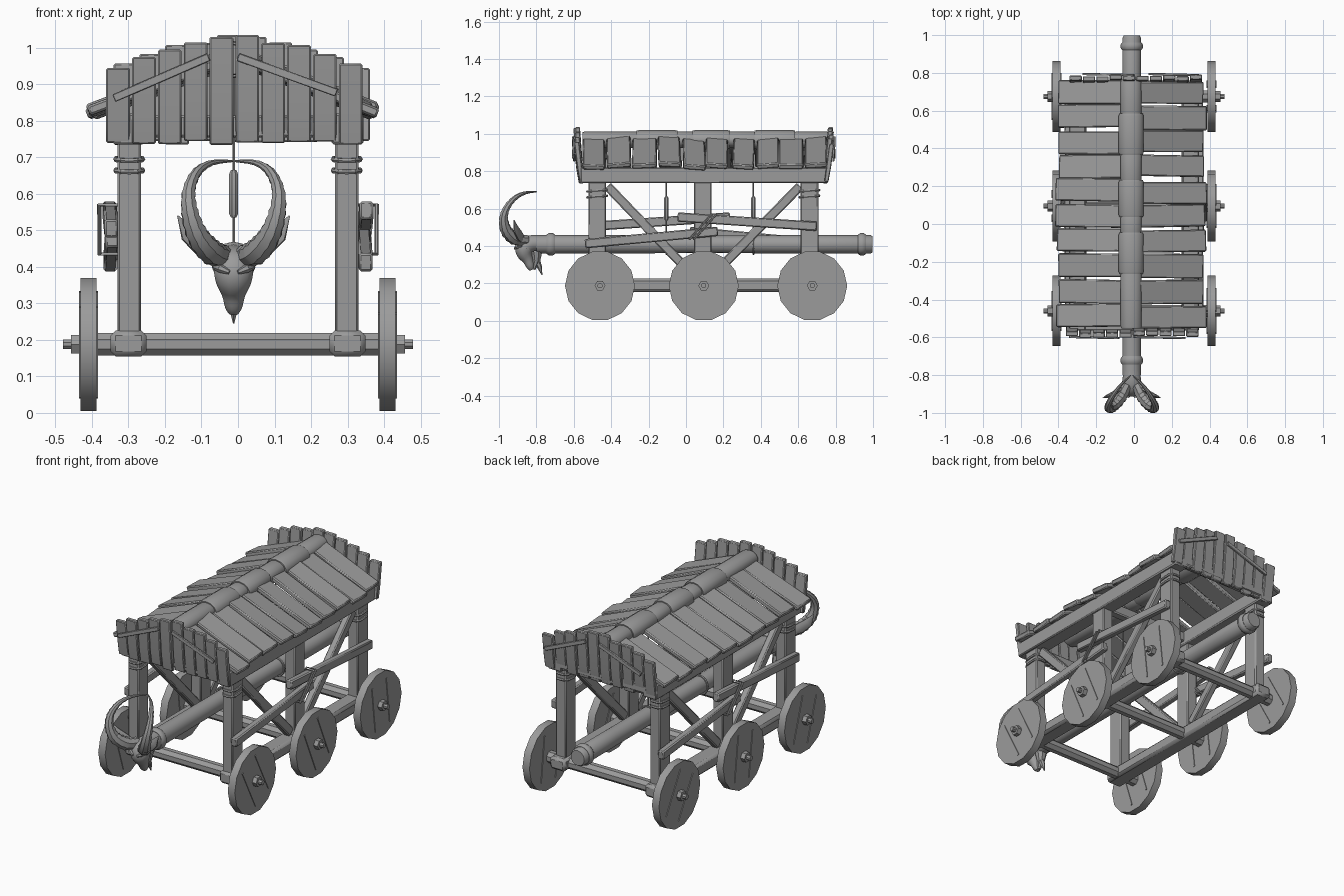
import bpy, bmesh, math, random
from mathutils import Vector, Matrix

if "Cube" in bpy.data.objects:
    bpy.data.objects.remove(bpy.data.objects["Cube"])

random.seed(4)
wood = bpy.data.materials.new("weathered_grey")
wood.diffuse_color = (0.33, 0.33, 0.33, 1)
wood.use_nodes = True
wood.node_tree.nodes["Principled BSDF"].inputs["Base Color"].default_value = wood.diffuse_color
CX = -0.012          # ram centre line
MID = 0.095          # middle of the wagon along y
POSTS = (-0.475, 0.09, 0.66)
WHEELS = (-0.46, 0.095, 0.675)


def finish(name, bm, bevel=0.0):
    bmesh.ops.recalc_face_normals(bm, faces=bm.faces)
    mesh = bpy.data.meshes.new(name)
    bm.to_mesh(mesh)
    bm.free()
    mesh.materials.append(wood)
    ob = bpy.data.objects.new(name, mesh)
    bpy.context.collection.objects.link(ob)
    if bevel:
        mod = ob.modifiers.new("bevel", 'BEVEL')
        mod.width = bevel
        mod.segments = 1
    return ob


def bar(name, a, b, w, h, side=(1, 0, 0), bevel=0.006):
    """Squared timber from a to b; w is measured along side."""
    a, b = Vector(a), Vector(b)
    z = (b - a).normalized()
    y = z.cross(Vector(side)).normalized()
    x = y.cross(z)
    rot = Matrix((x, y, z)).transposed().to_4x4()
    bm = bmesh.new()
    bmesh.ops.create_cube(bm, size=1, matrix=Matrix.Translation((a + b) / 2) @ rot
                          @ Matrix.Diagonal((w, h, (b - a).length, 1)))
    return finish(name, bm, bevel)


def sweep(name, pts, radii, n=10, squash=1.0, start=(1, 0, 0), closed=False):
    """Round section swept along pts; squash flattens it across the start axis."""
    pts = [Vector(p) for p in pts]
    m = len(pts)
    bm = bmesh.new()
    rings = []
    u = Vector(start)
    for i, p in enumerate(pts):
        if closed:
            t = pts[(i + 1) % m] - pts[i - 1]
        else:
            t = pts[min(i + 1, m - 1)] - pts[max(i - 1, 0)]
        t.normalize()
        u = (u - t * u.dot(t)).normalized()
        v = t.cross(u)
        r = radii[i] if isinstance(radii, (list, tuple)) else radii
        rings.append([bm.verts.new(p + r * (u * math.cos(k) + v * squash * math.sin(k)))
                      for k in [2 * math.pi * (j + 0.5) / n for j in range(n)]])
    for i in range(m if closed else m - 1):
        a, b = rings[i], rings[(i + 1) % m]
        for j in range(n):
            bm.faces.new((a[j], a[(j + 1) % n], b[(j + 1) % n], b[j]))
    if not closed:
        bm.faces.new(rings[0])
        bm.faces.new(rings[-1])
    return finish(name, bm)


def smooth_path(pts, steps):
    """Rounded path through pts; extra components such as radius are blended too."""
    out = []
    for i in range(len(pts) - 1):
        p = [Vector(pts[max(0, min(len(pts) - 1, i + k))]) for k in (-1, 0, 1, 2)]
        for s in range(steps):
            t = s / steps
            out.append(0.5 * (2 * p[1] + (p[2] - p[0]) * t
                              + (2 * p[0] - 5 * p[1] + 4 * p[2] - p[3]) * t * t
                              + (3 * p[1] - p[0] - 3 * p[2] + p[3]) * t ** 3))
    return out + [Vector(pts[-1])]


def rope_loop(name, c, rx, ry, r=0.007, tilt=0.0):
    """Rope tied round an upright timber."""
    pts = []
    for k in range(12):
        a = 2 * math.pi * k / 12
        f = 1 / max(abs(math.cos(a)), abs(math.sin(a))) ** 0.7
        pts.append((c[0] + rx * f * math.cos(a), c[1] + ry * f * math.sin(a),
                    c[2] + tilt * math.sin(a)))
    sweep(name, pts, r, 6, start=(0, 0, 1), closed=True)


# Wheels, axles and hubs
for y in WHEELS:
    sweep("axle", [(-0.40, y, 0.188), (0.40, y, 0.188)], 0.034, 8, start=(0, 0, 1))
    for s in (-1, 1):
        sweep("wheel", [(s * x, y, 0.187) for x in (0.388, 0.432)], 0.187, 14, start=(0, 0, 1))
        sweep("hub_nut", [(s * 0.43, y, 0.188), (s * 0.457, y, 0.188)], 0.029, 6, start=(0, 0, 1))
        sweep("hub_pin", [(s * 0.45, y, 0.188), (s * 0.48, y, 0.188)], 0.014, 8, start=(0, 0, 1))
        ang = random.uniform(-0.6, 0.6)
        d = Vector((0, math.sin(ang), math.cos(ang)))
        e = Vector((0, d.z, -d.y))
        for off in (-0.065, 0.065):
            for x in (0.387, 0.433):
                c = Vector((s * x, y, 0.187)) + e * off
                bar("wheel_plank_seam", c - d * 0.13, c + d * 0.13, 0.006, 0.009, bevel=0)

# Frame: rails, posts, braces
for s in (-1, 1):
    bar("bottom_rail", (s * 0.30, -0.535, 0.19), (s * 0.30, 0.74, 0.19), 0.098, 0.072, bevel=0.014)
    bar("top_rail", (s * 0.30, -0.565, 0.778), (s * 0.30, 0.76, 0.778), 0.088, 0.085)
    for y in POSTS:
        bar("post", (s * 0.298, y, 0.2), (s * 0.298, y, 0.76), 0.065, 0.095)
    bar("diagonal_brace", (s * 0.295, -0.42, 0.72), (s * 0.295, 0.04, 0.24), 0.04, 0.05)
    bar("diagonal_brace", (s * 0.295, 0.61, 0.72), (s * 0.295, 0.14, 0.24), 0.04, 0.05)
    for y in (POSTS[0], POSTS[2]):
        for z in (0.664, 0.695):
            rope_loop("post_rope", (s * 0.298, y, z), 0.037, 0.052, tilt=0.004)
    # Side boards; the far side is the near side turned half round
    flip = lambda x, y, z: (s * x, MID + s * (y - MID), z)
    bar("lower_side_board", flip(0.35, -0.54, 0.412), flip(0.345, 0.17, 0.478), 0.038, 0.05)
    bar("upper_side_board", flip(0.352, -0.045, 0.555), flip(0.347, 0.70, 0.505), 0.038, 0.05)
    for k in (-0.012, 0.012):
        sweep("board_rope", [flip(0.322, 0.03 + k, 0.435), flip(0.38, 0.03 + k, 0.435),
                             flip(0.38, 0.15 + k, 0.57), flip(0.322, 0.15 + k, 0.57)],
              0.006, 6, start=(0, 1, 0), closed=True)
for y in (-0.54, 0.09, 0.735):
    bar("top_cross_beam", (-0.30, y, 0.785), (0.30, y, 0.785), 0.05, 0.06, side=(0, 1, 0))

# Roof planks, overlapping slightly
for s in (-1, 1):
    for i in range(10):
        y = -0.488 + 0.132 * i + random.uniform(-0.008, 0.008)
        lift = 0.008 * (i % 2) + random.uniform(-0.005, 0.005)
        end = (0.405 if s < 0 else 0.378) + random.uniform(-0.015, 0.01)
        skew = random.uniform(-0.008, 0.008)
        bar("roof_plank", (0, y, 0.974 + lift), (s * end, y + skew, 0.822 + lift),
            random.uniform(0.112, 0.13), 0.028, side=(0, 1, random.uniform(-0.1, 0.1)))

# Ridge caps, alternating narrow and wide
edges = (-0.55, -0.26, -0.05, 0.04, 0.23, 0.37, 0.58, 0.76)
for i in range(7):
    r = 0.068 if i % 2 else 0.057
    a, b = edges[i] - 0.004, edges[i + 1] + 0.004
    sweep("ridge_cap", [(-0.015, a, 0.968), (-0.015, a + 0.012, 0.968),
                        (-0.015, b - 0.012, 0.968), (-0.015, b, 0.968)],
          [r * 0.93, r, r, r * 0.93], 14, squash=0.76)

# Gable walls of upright boards, bent at mid height, with two cross battens
tops = (0.945, 0.975, 0.995, 1.015, 1.03, 1.035, 1.013, 1.008, 0.983, 0.957)
for s in (1, -1):
    turn = lambda x, y, z: (s * x, MID + s * (y - MID), z)
    for i, top in enumerate(tops):
        x0 = -0.361 + 0.0708 * i
        x1 = x0 + 0.065
        dy = random.uniform(-0.006, 0.006)
        low = 0.74 + random.uniform(-0.006, 0.006)
        prof = [(-0.568, low), (-0.582, 0.82), (-0.598, top), (-0.572, top),
                (-0.556, 0.82), (-0.546, low)]
        bm = bmesh.new()
        ends = [[bm.verts.new(turn(x, y + dy, z)) for y, z in prof] for x in (x0, x1)]
        for j in range(6):
            k = (j + 1) % 6
            bm.faces.new((ends[0][j], ends[0][k], ends[1][k], ends[1][j]))
        for ring in ends:
            bm.faces.new((ring[0], ring[1], ring[4], ring[5]))
            bm.faces.new(ring[1:5])
        finish("gable_board", bm, 0.004)
    for a, b in (((-0.34, 0.862), (-0.08, 0.975)), ((0.0, 0.975), (0.27, 0.877))):
        bar("gable_batten", turn(a[0], -0.598, a[1]), turn(b[0], -0.604, b[1]),
            0.012, 0.022, side=(0, 1, 0), bevel=0.002)

# Ram log with end collars
sweep("ram_log", [(CX, y, 0.409) for y in (-0.80, -0.5, 0.1, 0.7, 0.985, 0.998)],
      [0.05, 0.049, 0.047, 0.049, 0.05, 0.043], 14)
for y0, y1 in ((-0.745, -0.70), (0.92, 0.962)):
    sweep("log_collar", [(CX, y, 0.409) for y in (y0, y0 + 0.012, y1 - 0.012, y1)],
          [0.052, 0.06, 0.06, 0.052], 14)

# Hanging ropes with spindles
for y in (-0.105, 0.36):
    sweep("hanging_rope", [(CX, y, 0.44), (CX, y, 0.97)], 0.004, 6)
    sweep("rope_spindle", [(CX, y, z) for z in (0.535, 0.545, 0.655, 0.665)],
          [0.008, 0.013, 0.013, 0.008], 8)
    sweep("log_rope", [(CX + 0.053 * math.cos(k * math.pi / 7), y,
                        0.409 + 0.053 * math.sin(k * math.pi / 7)) for k in range(14)],
          0.006, 6, start=(0, 1, 0), closed=True)

# Goat head: skull, beard, horns, ears
skull = smooth_path([(CX, -0.76, 0.415, 0.045), (CX, -0.82, 0.415, 0.05), (CX, -0.862, 0.395, 0.056),
                     (CX, -0.862, 0.36, 0.05), (CX, -0.845, 0.325, 0.033),
                     (CX, -0.832, 0.29, 0.024), (CX, -0.825, 0.272, 0.013)], 3)
sweep("head", [p[:3] for p in skull], [p[3] for p in skull], 12, squash=0.9)
sweep("jaw", [(CX, -0.80, 0.37), (CX, -0.80, 0.32), (CX, -0.815, 0.275)], [0.034, 0.022, 0.01], 8)
sweep("beard", [(CX, -0.80, 0.33), (CX, -0.782, 0.285), (CX, -0.77, 0.245)], [0.018, 0.013, 0.002], 6)
for s in (-1, 1):
    path = [(0.025, -0.85, 0.43, 0.028), (0.06, -0.915, 0.44, 0.035), (0.098, -0.962, 0.485, 0.031),
            (0.12, -0.975, 0.55, 0.024), (0.122, -0.955, 0.61, 0.018), (0.10, -0.91, 0.66, 0.013),
            (0.06, -0.855, 0.685, 0.008), (0.004, -0.80, 0.69, 0.003)]
    horn = smooth_path([(CX + s * x, y, z, r) for x, y, z, r in path], 5)
    sweep("horn", [p[:3] for p in horn],
          [p[3] * (1.07 if i % 2 else 0.95) for i, p in enumerate(horn)], 8, start=(0, 0, 1))
    sweep("ear", [(CX + s * 0.035, -0.86, 0.42), (CX + s * 0.085, -0.89, 0.455),
                  (CX + s * 0.125, -0.91, 0.49), (CX + s * 0.153, -0.92, 0.54)],
          [0.016, 0.03, 0.025, 0.002], 8, squash=0.4, start=(0, 0, 1))
    sweep("brow", [(CX + s * 0.012, -0.915, 0.385), (CX + s * 0.035, -0.905, 0.395),
                   (CX + s * 0.055, -0.88, 0.40)], [0.006, 0.012, 0.006], 6)

# Smooth rounded parts, keep timber edges crisp
for ob in bpy.context.collection.objects:
    ob.select_set(True)
    bpy.context.view_layer.objects.active = ob
bpy.ops.object.shade_smooth_by_angle(angle=math.radians(35))
